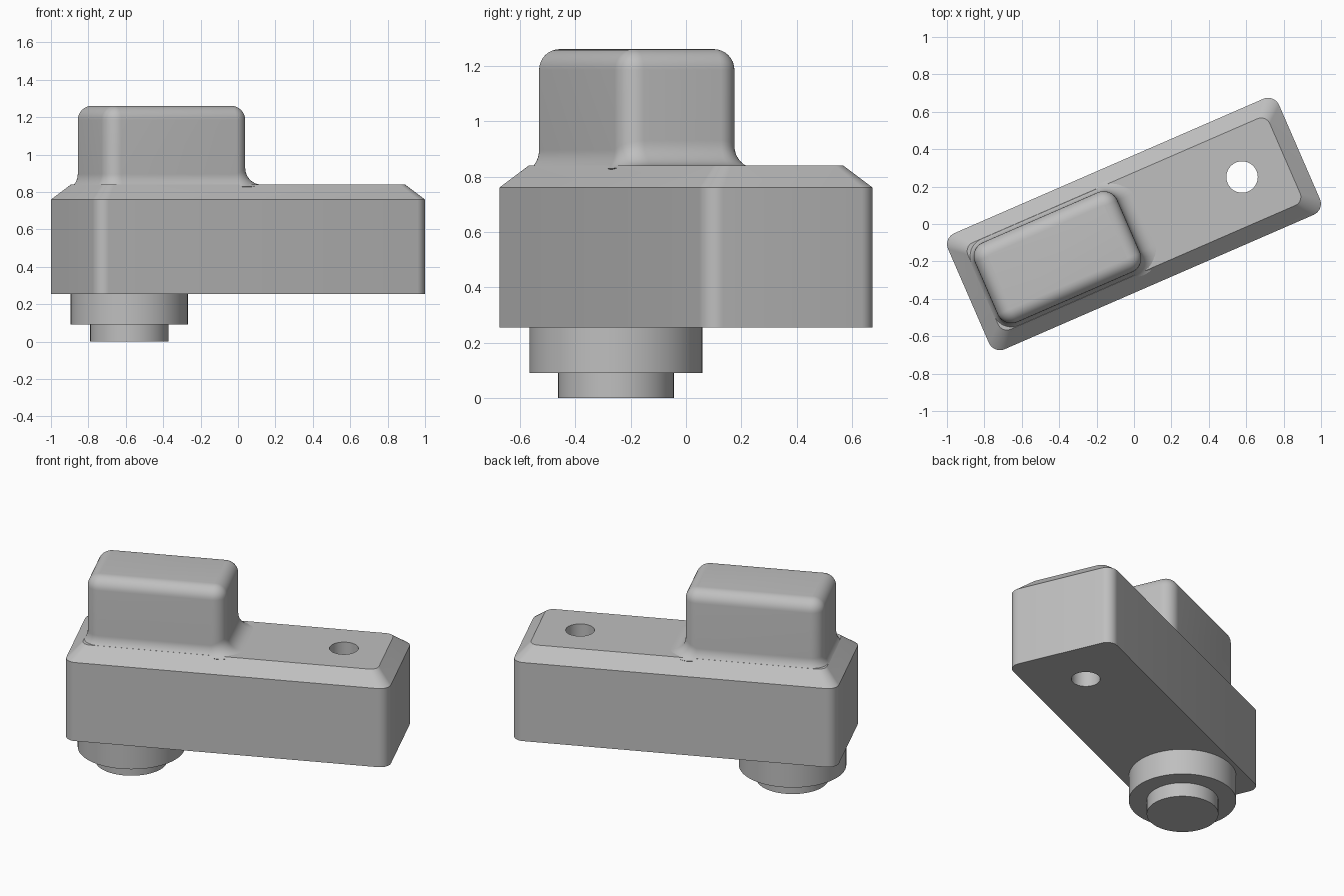
import bpy, bmesh, math
from mathutils import Vector

if "Cube" in bpy.data.objects:
    bpy.data.objects.remove(bpy.data.objects["Cube"])

TURN = math.radians(23.5)

grey = bpy.data.materials.new("plain_grey")
grey.use_nodes = True
grey.diffuse_color = (0.52, 0.52, 0.52, 1)
grey.node_tree.nodes["Principled BSDF"].inputs["Base Color"].default_value = grey.diffuse_color


def corners(half_x, half_y, r, seg=10):
    """Rounded rectangle as (corner centre, outward direction) pairs."""
    out = []
    for i, (sx, sy) in enumerate(((1, 1), (-1, 1), (-1, -1), (1, -1))):
        c = Vector((sx * (half_x - r), sy * (half_y - r), 0))
        for k in range(seg + 1):
            a = math.pi / 2 * (i + k / seg)
            out.append((c, Vector((math.cos(a), math.sin(a), 0))))
    return out


def ring(half_x, half_y, r, z):
    return [c + n * r + Vector((0, 0, z)) for c, n in corners(half_x, half_y, r)]


def loft(name, rings):
    """Closed skin through rings listed from bottom to top."""
    bm = bmesh.new()
    loops = [[bm.verts.new(p) for p in points] for points in rings]
    count = len(loops[0])
    for low, high in zip(loops, loops[1:]):
        for i in range(count):
            j = (i + 1) % count
            bm.faces.new((low[i], low[j], high[j], high[i]))
    bm.faces.new(loops[0][::-1])
    bm.faces.new(loops[-1])
    mesh = bpy.data.meshes.new(name)
    bm.to_mesh(mesh)
    bm.free()
    obj = bpy.data.objects.new(name, mesh)
    bpy.context.collection.objects.link(obj)
    mesh.materials.append(grey)
    obj.rotation_euler.z = TURN
    return obj


def disc(r, z, x):
    steps = [math.tau * k / 64 for k in range(64)]
    return [Vector((x + r * math.cos(a), r * math.sin(a), z)) for a in steps]


def activate(obj):
    bpy.ops.object.select_all(action="DESELECT")
    obj.select_set(True)
    bpy.context.view_layer.objects.active = obj


# Main block with chamfered top rim
BASE, RIM, TOP, CHAMFER = 0.255, 0.76, 0.84, 0.085
HX, HY = 0.965, 0.338
body = loft("main_block", [
    ring(HX, HY, 0.065, BASE),
    ring(HX, HY, 0.065, RIM),
    ring(HX - CHAMFER, HY - CHAMFER, 0.05, TOP),
])

# Through hole
cutter = loft("hole_cutter", [disc(0.084, 0, 0.63), disc(0.084, 1, 0.63)])
cutter.hide_render = True
activate(body)
cut = body.modifiers.new("hole", "BOOLEAN")
cut.operation = "DIFFERENCE"
cut.solver = "EXACT"
cut.object = cutter
bpy.context.view_layer.update()
bpy.ops.object.modifier_apply(modifier=cut.name)
bpy.data.objects.remove(cutter)

# Raised block: filleted foot, upright walls, rounded top
CENTRE, R, FOOT, ROUND, PEAK = -0.446, 0.08, 0.09, 0.075, 1.26
outline = corners(0.415, 0.232, R)


def foot_point(c, n, t, sink=0):
    # The foot blends into the flat top at one end and into the chamfer elsewhere
    flat = max(0, n.x)
    angle = t * math.radians(46.7 + (90 - 46.7) * flat)
    start = 0.896 + (TOP + FOOT - 0.896) * flat
    spread = R + FOOT * (1 - math.cos(angle)) - sink
    return c + n * spread + Vector((CENTRE, 0, start - FOOT * math.sin(angle) - sink))


STEPS = 8
rings = [[foot_point(c, n, 1, 0.05) for c, n in outline]]
for k in range(STEPS, -1, -1):
    rings.append([foot_point(c, n, k / STEPS) for c, n in outline])
for k in range(STEPS + 1):
    a = math.pi / 2 * k / STEPS
    spread = R - ROUND * (1 - math.cos(a))
    height = PEAK - ROUND * (1 - math.sin(a))
    rings.append([c + n * spread + Vector((CENTRE, 0, height)) for c, n in outline])
raised = loft("raised_block", rings)

# Stepped round peg underneath
peg = loft("stepped_peg", [
    disc(0.209, 0, -0.634), disc(0.209, 0.09, -0.634),
    disc(0.313, 0.09, -0.634), disc(0.313, BASE, -0.634),
])

for obj in (body, raised, peg):
    activate(obj)
    bpy.ops.object.shade_smooth_by_angle(angle=math.radians(30))
